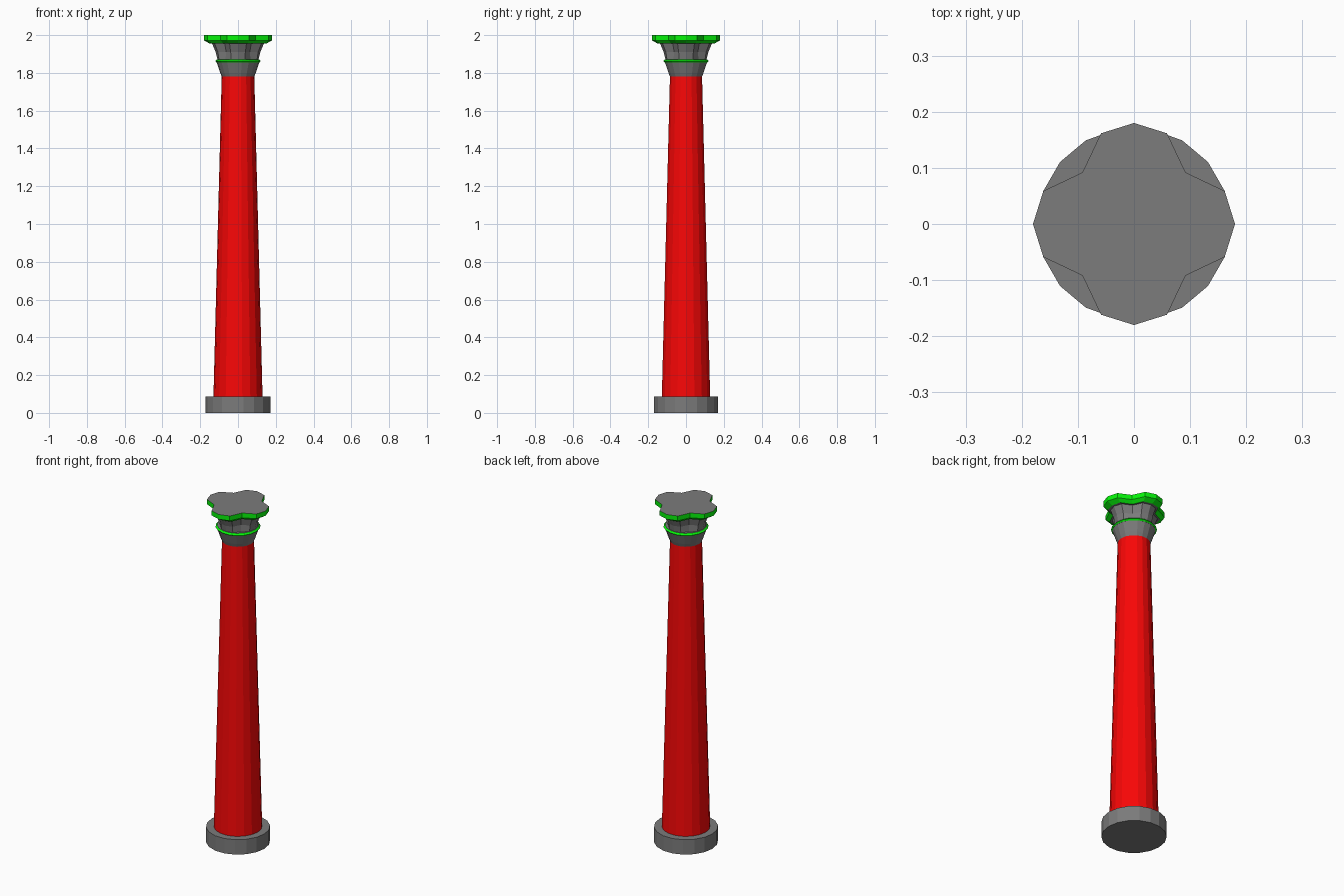
import bpy, bmesh
from math import sin, cos, pi, radians

if "Cube" in bpy.data.objects:
    bpy.data.objects.remove(bpy.data.objects["Cube"])


def material(name, rgb):
    m = bpy.data.materials.new(name)
    m.diffuse_color = (*rgb, 1)
    m.use_nodes = True
    m.node_tree.nodes["Principled BSDF"].inputs["Base Color"].default_value = m.diffuse_color
    return m


STONE = material("dark_stone", (0.2, 0.2, 0.2))
RED = material("red_paint", (0.95, 0.002, 0.002))
GREEN = material("green_paint", (0.002, 0.9, 0.003))


def loft(name, rings, side_mat=STONE):
    """Join a stack of equal-count rings; the caps are stone."""
    bm = bmesh.new()
    loops = [[bm.verts.new(p) for p in ring] for ring in rings]
    n = len(loops[0])
    for a, b in zip(loops, loops[1:]):
        for i in range(n):
            j = (i + 1) % n
            bm.faces.new((a[i], a[j], b[j], b[i])).material_index = 1
    bm.faces.new(loops[0][::-1])
    bm.faces.new(loops[-1])
    mesh = bpy.data.meshes.new(name)
    mesh.materials.append(STONE)
    mesh.materials.append(side_mat)
    bm.to_mesh(mesh)
    bm.free()
    obj = bpy.data.objects.new(name, mesh)
    bpy.context.collection.objects.link(obj)
    return obj


def circle(r, z, n=18):
    return [(r * cos(2 * pi * i / n), r * sin(2 * pi * i / n), z) for i in range(n)]


def quatrefoil(tip, shoulder, notch, z):
    """Four-lobed ring: lobes on the axes, notches on the diagonals."""
    pts = []
    for k in range(4):
        for deg, r in ((0, tip), (20, shoulder), (45, notch), (70, shoulder)):
            a = radians(90 * k + deg)
            pts.append((r * cos(a), r * sin(a), z))
    return pts


# Round plinth
loft("base", [circle(0.172, 0), circle(0.172, 0.088)])

# Tapered shaft
loft("shaft", [circle(0.13, 0.085), circle(0.086, 1.79)], RED)

# Flared neck of the capital
loft("capital_neck", [circle(0.084, 1.775), circle(0.094, 1.80), circle(0.114, 1.858)])

# Thin green collar
loft("collar", [circle(0.114, 1.856), circle(0.121, 1.863), circle(0.112, 1.872)], GREEN)

# Lobed bell under the top slab
loft("capital_bell", [quatrefoil(0.108, 0.107, 0.095, 1.868),
                      quatrefoil(0.118, 0.113, 0.088, 1.91),
                      quatrefoil(0.138, 0.132, 0.10, 1.957)])

# Four-lobed top slab with stone top
loft("abacus", [quatrefoil(0.15, 0.147, 0.11, 1.955),
                quatrefoil(0.18, 0.172, 0.13, 1.972),
                quatrefoil(0.18, 0.172, 0.13, 2.0)], GREEN)
